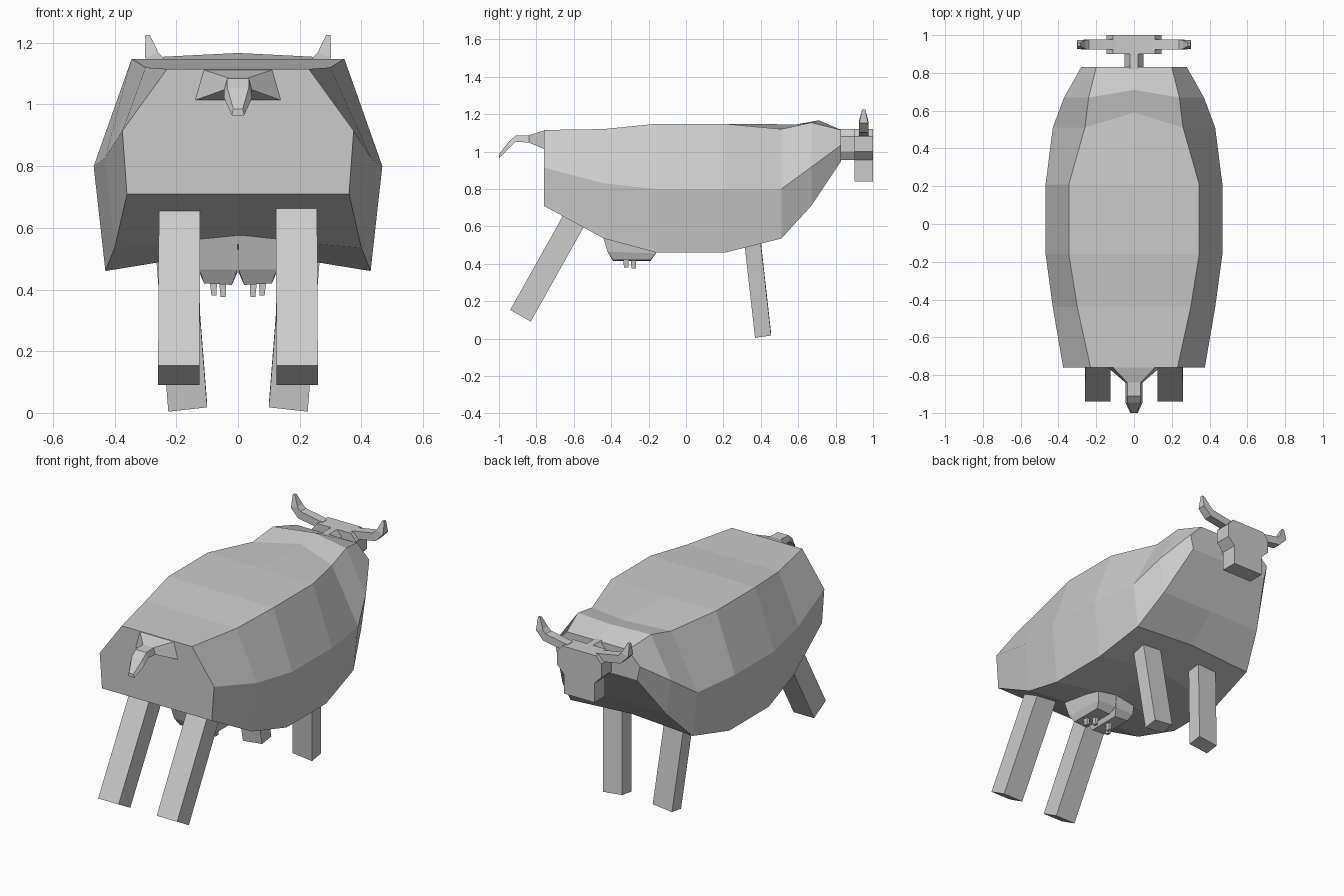
import bpy
import bmesh
from mathutils import Vector

cube = bpy.data.objects.get("Cube")
if cube:
    bpy.data.objects.remove(cube, do_unlink=True)

grey = bpy.data.materials.new("light_grey")
grey.use_nodes = True
colour = (0.6, 0.6, 0.6, 1)
grey.diffuse_color = colour
grey.node_tree.nodes["Principled BSDF"].inputs["Base Color"].default_value = colour


def loft(name, rings):
    """Join equal closed rings of points into a capped, flat-shaded solid."""
    bm = bmesh.new()
    rows = [[bm.verts.new(p) for p in ring] for ring in rings]
    n = len(rows[0])
    for a, b in zip(rows, rows[1:]):
        for i in range(n):
            j = (i + 1) % n
            bm.faces.new((a[i], a[j], b[j], b[i]))
    bm.faces.new(rows[0])
    bm.faces.new(rows[-1])
    bmesh.ops.recalc_face_normals(bm, faces=bm.faces)
    mesh = bpy.data.meshes.new(name)
    bm.to_mesh(mesh)
    bm.free()
    mesh.materials.append(grey)
    obj = bpy.data.objects.new(name, mesh)
    bpy.context.collection.objects.link(obj)
    return obj


def mirrored(points):
    """Complete a half ring, running top centre to bottom centre."""
    return points + [(-x, y, z) for x, y, z in reversed(points) if x > 0]


def slab(name, outline, y0, y1):
    """Extrude a symmetric x, z outline along y."""
    ring = outline + [(-x, z) for x, z in reversed(outline)]
    return loft(name, [[(x, y, z) for x, z in ring] for y in (y0, y1)])


def flip(rings, s):
    return [[(x * s, y, z) for x, y, z in ring] for ring in rings]


def square(centre, u, v):
    c, u, v = Vector(centre), Vector(u), Vector(v)
    return [tuple(c + a * u + b * v) for a, b in ((1, 1), (-1, 1), (-1, -1), (1, -1))]


# Body stations: y, ridge y, ridge z, then width and height of
# shoulder edge, flank edge and belly edge, then belly centre height
stations = [
    (-.76, -.76, 1.115, .23, 1.115, .375, .915, .36, .71, .71),
    (-.44, -.44, 1.12, .30, 1.12, .43, .83, .40, .535, .57),
    (-.16, -.16, 1.148, .345, 1.148, .468, .80, .43, .46, .53),
    (.21, .21, 1.148, .345, 1.148, .468, .80, .43, .46, .53),
    (.51, .59, 1.145, .26, 1.12, .43, .80, .40, .535, .56),
    (.67, .71, 1.167, .24, 1.155, .37, .917, .34, .71, .71),
    (.83, .83, 1.115, .20, 1.115, .28, 1.035, .26, .95, .95),
]
loft("body", [mirrored([(0, ry, rz), (tw, y, tz), (sw, y, sz), (bw, y, bz), (0, y, cz)])
              for y, ry, rz, tw, tz, sw, sz, bw, bz, cz in stations])

# Tail: y, top half width, top z, bottom half width, bottom z
tail = [
    (-.75, .12, 1.115, .15, 1.01),
    (-.84, .035, 1.087, .045, 1.048),
    (-.91, .035, 1.085, .045, 1.052),
    (-.945, .035, 1.055, .045, 1.02),
    (-1.0, .015, .985, .02, .965),
]
loft("tail", [[(a, y, t), (b, y, u), (-b, y, u), (-a, y, t)] for y, a, t, b, u in tail])

# Neck and head
slab("neck", [(.02, 1.12), (.05, 1.08), (.05, 1.0), (.02, .955)], .80, .92)
slab("head", [(.11, 1.12), (.145, 1.08), (.145, 1.0), (.10, .955), (.10, .84)], .90, 1.0)

for side, s in (("left", 1), ("right", -1)):
    # Horns bend upwards and taper to the tip
    loft(side + "_horn", flip([
        square((.10, .95, 1.10), (.006, 0, -.022), (0, .026, 0)),
        square((.245, .95, 1.125), (.008, 0, -.022), (0, .026, 0)),
        square((.28, .95, 1.16), (.022, 0, -.008), (0, .024, 0)),
        square((.293, .95, 1.225), (.007, 0, 0), (0, .008, 0))], s))

    # Hind legs slant backwards
    u, v = (.067, 0, 0), (0, .055, -.031)
    loft(side + "_hind_leg", flip([
        square((.192, -.885, .122), u, v),
        square((.189, -.533, .75), u, v)], s))

    # Front legs lean forwards and inwards at the foot
    u, v = (.063, 0, -.007), (0, .043, .006)
    loft(side + "_front_leg", flip([
        square((.163, .412, .017), u, v),
        square((.213, .341, .65), u, v)], s))

    # Udder half narrows towards its base
    loft(side + "_udder", flip([
        [(0, -.46, .60), (.14, -.46, .60), (.14, -.15, .60), (0, -.15, .60)],
        [(.002, -.42, .465), (.125, -.42, .465), (.125, -.16, .455), (.002, -.16, .455)],
        [(.02, -.39, .415), (.11, -.39, .42), (.11, -.19, .42), (.02, -.19, .415)]], s))

    # Teats
    for label, x, y, end in (("outer", .08, -.32, .38), ("inner", .05, -.28, .375)):
        loft(f"{side}_{label}_teat", flip([
            square((x, y, .43), (.012, 0, 0), (0, .015, 0)),
            square((x - .002, y, end), (.008, 0, 0), (0, .012, 0))], s))
